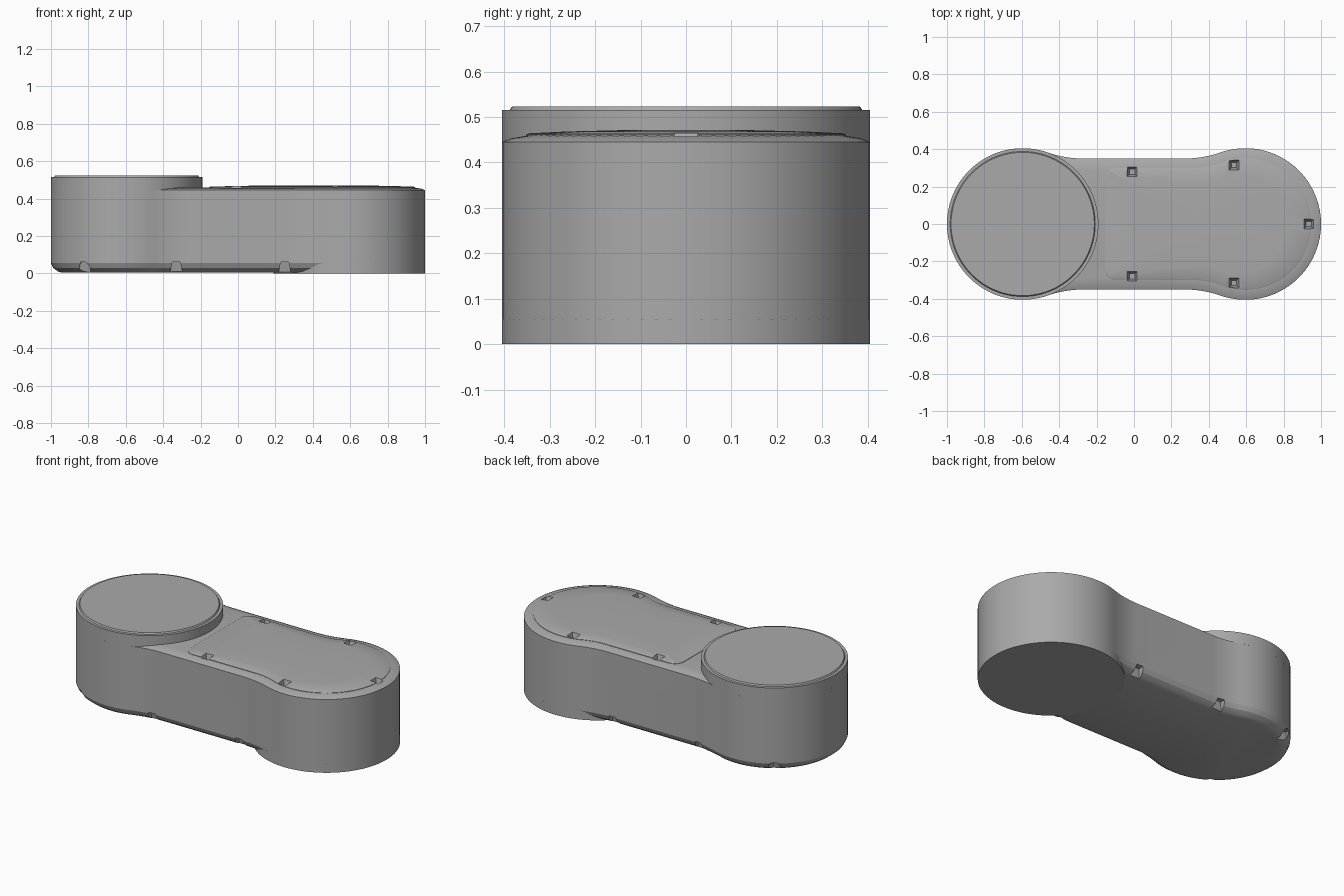
import bpy, bmesh, math
from mathutils import Matrix, Vector

if "Cube" in bpy.data.objects:
    bpy.data.objects.remove(bpy.data.objects["Cube"])

END, R = 0.595, 0.405          # end centre distance and end radius
mat = bpy.data.materials.new("plain grey")
mat.use_nodes = True
grey = (0.4, 0.4, 0.4, 1)
mat.diffuse_color = grey
mat.node_tree.nodes["Principled BSDF"].inputs["Base Color"].default_value = grey


def finish(bm, name):
    bmesh.ops.recalc_face_normals(bm, faces=bm.faces)
    mesh = bpy.data.meshes.new(name)
    bm.to_mesh(mesh)
    bm.free()
    mesh.materials.append(mat)
    ob = bpy.data.objects.new(name, mesh)
    bpy.context.collection.objects.link(ob)
    return ob


def activate(ob):
    bpy.ops.object.select_all(action='DESELECT')
    ob.select_set(True)
    bpy.context.view_layer.objects.active = ob


def smooth(ob):
    activate(ob)
    bpy.ops.object.shade_smooth_by_angle(angle=math.radians(25))


def waist(radius, sweep, neck_x, neck_y):
    """Rounded end from its tip, then a soft blend into the straight neck."""
    pts = []
    for i in range(25):
        a = math.radians(sweep) * i / 24
        pts.append(Vector((END + radius * math.cos(a), radius * math.sin(a))))
    last = pts[-1].copy()
    for i in range(5, -1, -1):
        t = i / 6
        pts.append(Vector((neck_x + (last.x - neck_x) * t,
                           neck_y + (last.y - neck_y) * t * t)))
    return pts


def inset(pts, d):
    out = []
    for i, p in enumerate(pts):
        along = (pts[(i + 1) % len(pts)] - pts[i - 1]).normalized()
        out.append(p + Vector((-along.y, along.x)) * d)
    return out


def loft(name, outline, rings):
    """Stack rings of (inset, scale about the pivot, height) and cap both ends."""
    bm = bmesh.new()
    pivot = Vector((0.42, 0))
    loops = []
    for d, s, z in rings:
        loops.append([bm.verts.new((*(pivot + (p - pivot) * s), z))
                      for p in inset(outline, d)])
    for lo, hi in zip(loops, loops[1:]):
        for i in range(len(lo)):
            j = (i + 1) % len(lo)
            bm.faces.new((lo[i], lo[j], hi[j], hi[i]))
    bm.faces.new(loops[0])
    bm.faces.new(loops[-1])
    return finish(bm, name)


def disc(name, x, z0, z1, r0, r1):
    bm = bmesh.new()
    bmesh.ops.create_cone(bm, cap_ends=True, segments=96, radius1=r0, radius2=r1,
                          depth=z1 - z0,
                          matrix=Matrix.Translation((x, 0, (z0 + z1) / 2)))
    return finish(bm, name)


# Body outline: one quarter mirrored to all four sides
quarter = waist(R, 111, 0.27, 0.35)
half = quarter + [Vector((-p.x, p.y)) for p in reversed(quarter)]
outline = half + [Vector((p.x, -p.y)) for p in reversed(half[1:-1])]
body = loft("link_body", outline, [
    (0.06, 1, 0.004), (0.035, 1, 0.012), (0.012, 1, 0.03), (0, 1, 0.055),
    (0, 1, 0.445), (0.02, 1, 0.453), (0.055, 1, 0.459)])

# Top cover: rounded corners beside the raised joint, gently domed
half = waist(0.352, 108, 0.33, 0.3)
for i in range(7):
    a = math.pi / 2 * (1 + i / 6)
    half.append(Vector((-0.095 + 0.06 * math.cos(a), 0.24 + 0.06 * math.sin(a))))
cover_line = half + [Vector((p.x, -p.y)) for p in reversed(half[1:])]
cover = loft("top_cover", cover_line, [
    (0, 1, 0.44), (0, 1, 0.461), (0.006, 1, 0.464), (0, 0.75, 0.468), (0, 0.4, 0.471)])

# Screw pockets in the top cover and along the lower edge
bm = bmesh.new()
pockets = [(0.935, 0, True)]
for side in (-1, 1):
    pockets += [(-0.01, side * 0.28, True), (0.535, side * 0.315, True),
                (0.25, side * 0.335, False), (-0.33, side * 0.345, False),
                (-0.82, side * 0.32, False)]
for x, y, top in pockets:
    turn = Matrix.Rotation(math.pi / 4, 4, 'Z')
    z, r0, r1 = (0.46, 0.02, 0.05) if top else (0.025, 0.052, 0.03)
    bmesh.ops.create_cone(bm, cap_ends=True, segments=4, radius1=r0, radius2=r1,
                          depth=0.07, matrix=Matrix.Translation((x, y, z)) @ turn)
cutter = finish(bm, "pocket_cutter")
cutter.hide_render = True
for ob in (body, cover):
    mod = ob.modifiers.new("pockets", 'BOOLEAN')
    mod.operation = 'DIFFERENCE'
    mod.solver = 'EXACT'
    mod.object = cutter
    activate(ob)
    bpy.ops.object.modifier_apply(modifier=mod.name)
bpy.data.objects.remove(cutter)

# Raised joint with its lid, and the opposite joint flange underneath
parts = [body, cover,
         disc("upper_joint", -END, 0.445, 0.515, R, R),
         disc("joint_lid", -END, 0.51, 0.523, 0.391, 0.383),
         disc("lower_joint", END, 0, 0.055, R, R)]
for ob in parts:
    smooth(ob)
